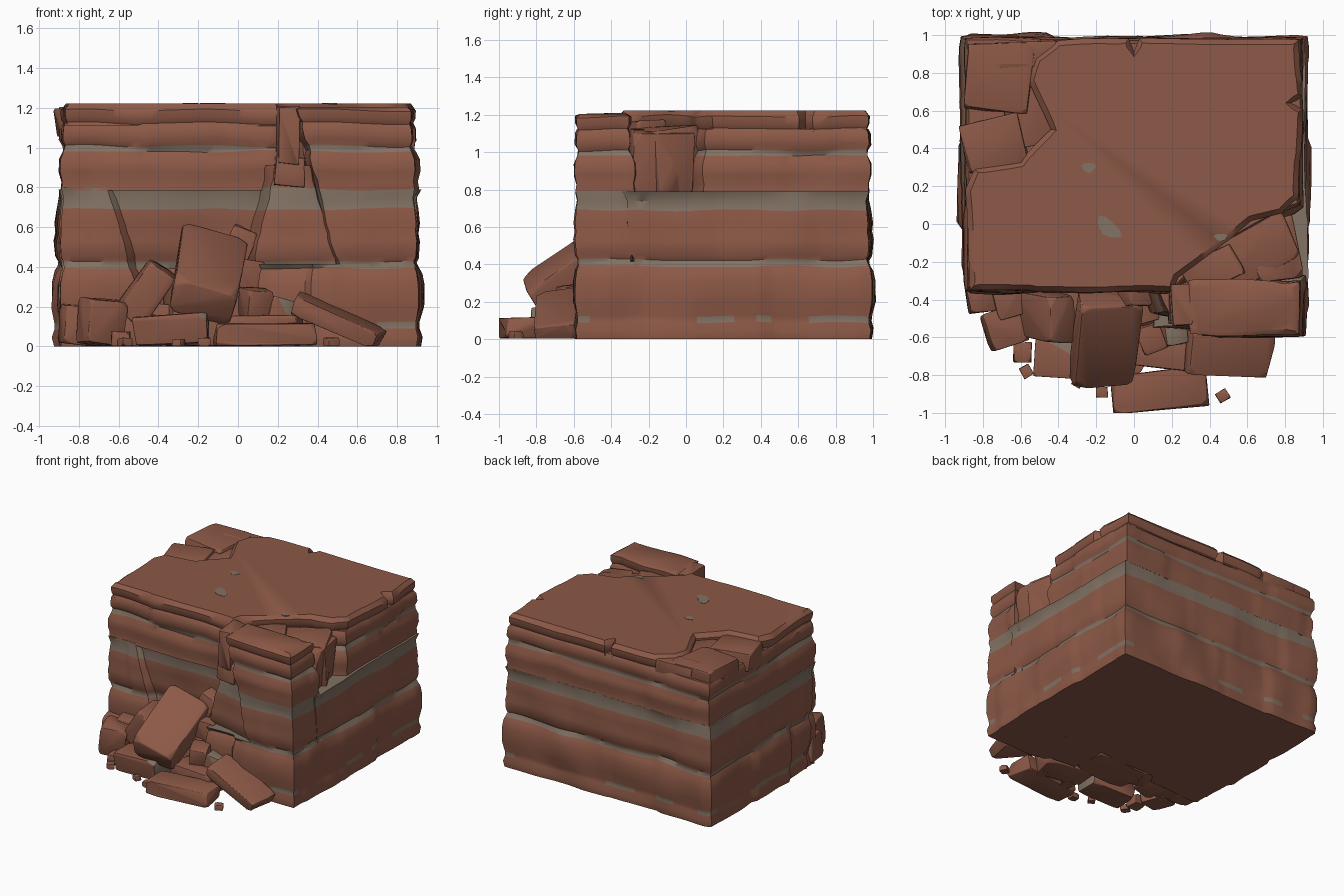
import bpy, bmesh, math, random
from mathutils import Vector, Euler, noise

if "Cube" in bpy.data.objects:
    bpy.data.objects.remove(bpy.data.objects["Cube"])


def material(name, rgb):
    m = bpy.data.materials.new(name)
    m.diffuse_color = (*rgb, 1)
    m.use_nodes = True
    m.node_tree.nodes["Principled BSDF"].inputs["Base Color"].default_value = m.diffuse_color
    return m


RED = material("red sandstone", (0.265, 0.1, 0.063))
GREY = material("pale grey band", (0.225, 0.168, 0.125))

# height -> outward bulge of the layered rock face
PROFILE = [(0, 0), (.05, .01), (.09, -.004), (.125, -.002), (.2, .018), (.31, .016),
           (.37, .002), (.39, -.01), (.425, -.008), (.45, .006), (.53, .014), (.57, .006),
           (.62, .012), (.69, .004), (.74, -.004), (.79, .002), (.83, -.004), (.88, .01),
           (.94, .008), (.98, -.012), (1.01, -.01), (1.04, .008), (1.1, .004), (1.125, -.01),
           (1.15, .004), (1.19, .006)]
BANDS = [(.39, .425), (.69, .79), (.98, 1.01)]


def bulge(z):
    for (a, u), (b, v) in zip(PROFILE, PROFILE[1:]):
        if a <= z <= b:
            return u + (v - u) * (z - a) / (b - a)
    return -.004


def finish(name, bm, angle=40):
    bmesh.ops.recalc_face_normals(bm, faces=bm.faces)
    for f in bm.faces:
        f.smooth = True
    for e in bm.edges:
        e.smooth = len(e.link_faces) == 2 and e.calc_face_angle(0) < math.radians(angle)
    me = bpy.data.meshes.new(name)
    bm.to_mesh(me)
    bm.free()
    me.materials.append(RED)
    me.materials.append(GREY)
    ob = bpy.data.objects.new(name, me)
    bpy.context.collection.objects.link(ob)
    return ob


def sample(outline, counts):
    """Points and outward normals along a counter-clockwise outline."""
    n = len(outline)
    P = [Vector(p) for p in outline]
    nor = []
    for i in range(n):
        d = (P[(i + 1) % n] - P[i]).normalized()
        nor.append(Vector((d.y, -d.x)))
    out = []
    for i in range(n):
        for k in range(counts[i]):
            p = P[i].lerp(P[(i + 1) % n], k / counts[i])
            q = nor[i] if k else (nor[i] + nor[i - 1]).normalized()
            out.append((p, q))
    return out


def strata(name, low, z0, z1, high=None, rounded=False, rough=1.0):
    """Layered block: outline swept upward, bulging and cracked per layer."""
    high = high or low
    n = len(low)
    counts = [max(1, round((Vector(low[(i + 1) % n]) - Vector(low[i])).length / .04)) for i in range(n)]
    levels = [z0] + [z for z, _ in PROFILE if z0 + .012 < z < z1 - .012] + [z1]
    a, b = sample(low, counts), sample(high, counts)
    bm = bmesh.new()
    rings = []
    for li, z in enumerate(levels):
        t = (z - z0) / (z1 - z0)
        layer = sum(z > s for s in (.4, .74, .99))
        amp = rough * (1.6 if z < .4 else 1)
        ring = []
        for (p, u), (q, v) in zip(a, b):
            c, d = p.lerp(q, t), u.lerp(v, t)
            off = bulge(z)
            off += amp * .014 * noise.noise(Vector((c.x * 4, c.y * 4, z * 3)))
            off += amp * .022 * noise.noise(Vector((math.floor(p.x * 2.3 + layer * .4) + .37,
                                                    math.floor(p.y * 2.3 + layer * .4) + .61, layer + .43)))
            if rounded and li == len(levels) - 1:
                off -= .018
            dz = 0
            if 0 < li < len(levels) - 1:
                dz = .018 * noise.noise(Vector((c.x * 3.1, c.y * 3.1, math.floor(z * 4))))
            ring.append(bm.verts.new((c.x + d.x * off, c.y + d.y * off, z + dz)))
        rings.append(ring)
    m = len(rings[0])
    for li in range(len(rings) - 1):
        mid = (levels[li] + levels[li + 1]) / 2
        for i in range(m):
            j = (i + 1) % m
            f = bm.faces.new((rings[li][i], rings[li][j], rings[li + 1][j], rings[li + 1][i]))
            c = f.calc_center_median()
            patch = .09 < mid < .125 and noise.noise(Vector((c.x * 5, c.y * 5, 2.2))) > .12
            f.material_index = int(patch or any(s < mid < e for s, e in BANDS))
    bm.faces.new(rings[0][::-1])
    top = bm.faces.new(rings[-1])
    top.material_index = int(any(s < z1 - .005 < e for s, e in BANDS))
    return finish(name, bm)


def rock(name, loc, size, rot=(0, 0, 0), seed=1, cut=.3, grey=False):
    """Broken stone: convex hull of a box with randomly cut corners, softly bevelled."""
    rnd = random.Random(seed)
    R = Euler([math.radians(r) for r in rot]).to_matrix()
    h = Vector(size) / 2
    bm = bmesh.new()
    for i in range(8):
        s = [1 if i >> k & 1 else -1 for k in range(3)]
        corner = Vector([s[k] * h[k] * rnd.uniform(.86, 1) for k in range(3)])
        for k in range(3):
            p = corner.copy()
            p[k] -= s[k] * rnd.uniform(.3, 1.6) * cut * h[k]
            bm.verts.new(p)
    bmesh.ops.convex_hull(bm, input=bm.verts)
    bmesh.ops.delete(bm, geom=[v for v in bm.verts if not v.link_faces], context='VERTS')
    bmesh.ops.dissolve_limit(bm, angle_limit=.06, verts=bm.verts, edges=bm.edges)
    bmesh.ops.bevel(bm, geom=list(bm.edges), offset=min(size) * .05, segments=2, profile=.5,
                    affect='EDGES', clamp_overlap=True)
    for v in bm.verts:
        v.co = R @ v.co + Vector(loc)
        v.co.z = max(v.co.z, .003)
        v.co.y = max(v.co.y, -1)
    if grey:
        for f in bm.faces:
            c = f.calc_center_median()
            f.material_index = int(c.x > loc[0] and c.z > loc[2])
    return finish(name, bm, 38)


# main cliff block: lower body leaning out over the hollow, upper body with broken corner, cap slab
strata("lower_body", [(-.905, -.25), (.9, -.25), (.9, .975), (-.905, .975)], 0, .79,
       [(-.895, -.325), (.9, -.325), (.9, .975), (-.895, .975)])
strata("upper_body", [(-.885, -.345), (.2, -.345), (.5, -.09), (.7, .02), (.88, .1), (.885, .975), (-.885, .975)],
       .785, 1.125)
strata("cap_slab", [(-.87, -.35), (.2, -.35), (.23, -.28), (.5, -.08),
                    (.62, .02), (.78, .06), (.87, .14), (.885, .6), (.82, .64), (.885, .68), (.87, .975),
                    (.03, .98), (0, .91), (-.03, .98), (-.4, .97), (-.52, .88), (-.55, .76),
                    (-.43, .5), (-.6, .33), (-.84, .29), (-.89, .18)], 1.11, 1.222, rounded=True, rough=.5)
# left pier beside the collapsed hollow
strata("left_pier", [(-.9, -.35), (-.44, -.34), (-.36, -.2), (-.9, -.2)], 0, .8,
       [(-.885, -.35), (-.66, -.345), (-.56, -.25), (-.885, -.25)])

# right front pillar and its footing
strata("corner_footing", [(.1, -.55), (.34, -.55), (.37, -.585), (.905, -.59), (.9, -.2), (.1, -.2)], 0, .415)
strata("corner_pillar", [(.51, -.585), (.9, -.59), (.9, -.285), (.4, -.285)], .4, 1.205,
       [(.29, -.585), (.87, -.585), (.88, -.3), (.29, -.3)], rounded=True)
strata("pillar_flank", [(.08, -.46), (.5, -.56), (.56, -.28), (.0, -.22)], .4, .91,
       [(.2, -.46), (.36, -.54), (.4, -.28), (.12, -.28)])
rock("chimney_block", (.25, -.43, 1.06), (.11, .24, .3), (0, 2, 4), 4, .15)
rock("chimney_foot", (.26, -.43, .88), (.16, .22, .16), (0, 4, 0), 9, .2)
# broken fill behind the pillar
rock("corner_wedge", (.58, -.16, .95), (.6, .28, .4), (6, 0, 28), 12, .2)
rock("corner_ledge", (.73, -.14, .95), (.26, .36, .34), (0, 8, 10), 15, .25)
rock("corner_chip", (.42, -.24, 1.05), (.32, .18, .24), (0, -4, 25), 16, .2)

# sunken blocks at the back left corner
rock("back_corner_front", (-.74, .43, 1.13), (.34, .28, .15), (0, 0, 12), 20, .22)
rock("back_corner_main", (-.72, .78, 1.13), (.37, .38, .15), (0, 0, -3), 21, .22)
rock("back_corner_inner", (-.56, .64, 1.11), (.28, .46, .14), (0, 0, 14), 22, .22)
rock("back_corner_rear", (-.56, .9, 1.14), (.34, .15, .13), (0, 0, 2), 23, .22)

# rubble fan: the big slabs
rock("leaning_slab", (-.15, -.61, .36), (.35, .56, .2), (36, 14, 4), 40)
rock("left_leaning_slab", (-.46, -.49, .27), (.17, .26, .32), (10, 35, 5), 41)
rock("left_rock", (-.69, -.55, .12), (.2, .22, .24), (0, 8, 20), 42)
rock("flat_rock", (-.33, -.71, .085), (.4, .22, .16), (0, -3, -4), 45, .28, True)
rock("front_flat_rock", (.14, -.88, .06), (.53, .22, .12), (0, 0, 6), 46)
rock("right_slab", (.5, -.69, .125), (.5, .24, .1), (8, 24, -3), 47)
rock("middle_stone", (.09, -.6, .22), (.14, .16, .15), (10, 0, 20), 48)
rock("middle_pale_stone", (.21, -.58, .18), (.13, .13, .13), (0, 15, 10), 49, .28, True)
rock("middle_base", (.12, -.65, .08), (.4, .24, .16), (0, 0, -8), 50)
rock("back_fill", (-.12, -.4, .15), (.5, .32, .32), (0, 0, 6), 51)
rock("wedged_stone", (.01, -.36, .51), (.14, .16, .18), (0, 25, 0), 53)
rock("hollow_stone", (.03, -.41, .36), (.16, .24, .16), (0, 10, 15), 54)

# stones along the foot of the left wall, then pebbles in front
rnd = random.Random(5)
for i in range(4):
    h = rnd.uniform(.16, .25)
    rock(f"wall_foot_stone_{i+1}", (-.8 + .145 * i, -.37 - .03 * (i % 3), h / 2), (.19, .2, h),
         (0, rnd.uniform(-8, 8), rnd.uniform(-15, 15)), 60 + i)
for i, (x, y, s) in enumerate([(-.59, -.68, .1), (-.57, -.78, .06), (-.3, -.84, .05), (-.17, -.89, .06),
                               (.47, -.91, .06), (0, -.76, .09), (.24, -.76, .07)]):
    rock(f"pebble_{i+1}", (x, y, s * .35), (s, s * 1.1, s * .8), (0, 0, 30 * i), 70 + i, .4)

# pale lichen-like spots on the cap
for i, (x, y, a, b, r) in enumerate([(-.24, .3, .037, .028, 0), (-.135, -.02, .078, .04, -42),
                                     (.46, -.07, .035, .02, 0)]):
    bm = bmesh.new()
    bmesh.ops.create_cone(bm, cap_ends=True, segments=10, radius1=1, radius2=1, depth=.006)
    R = Euler((0, 0, math.radians(r))).to_matrix()
    for v in bm.verts:
        w = 1 + .15 * math.sin(3 * math.atan2(v.co.y, v.co.x))
        v.co = R @ Vector((v.co.x * a * w, v.co.y * b * w, v.co.z)) + Vector((x, y, 1.221))
    for f in bm.faces:
        f.material_index = 1
    finish(f"pale_spot_{i+1}", bm)
